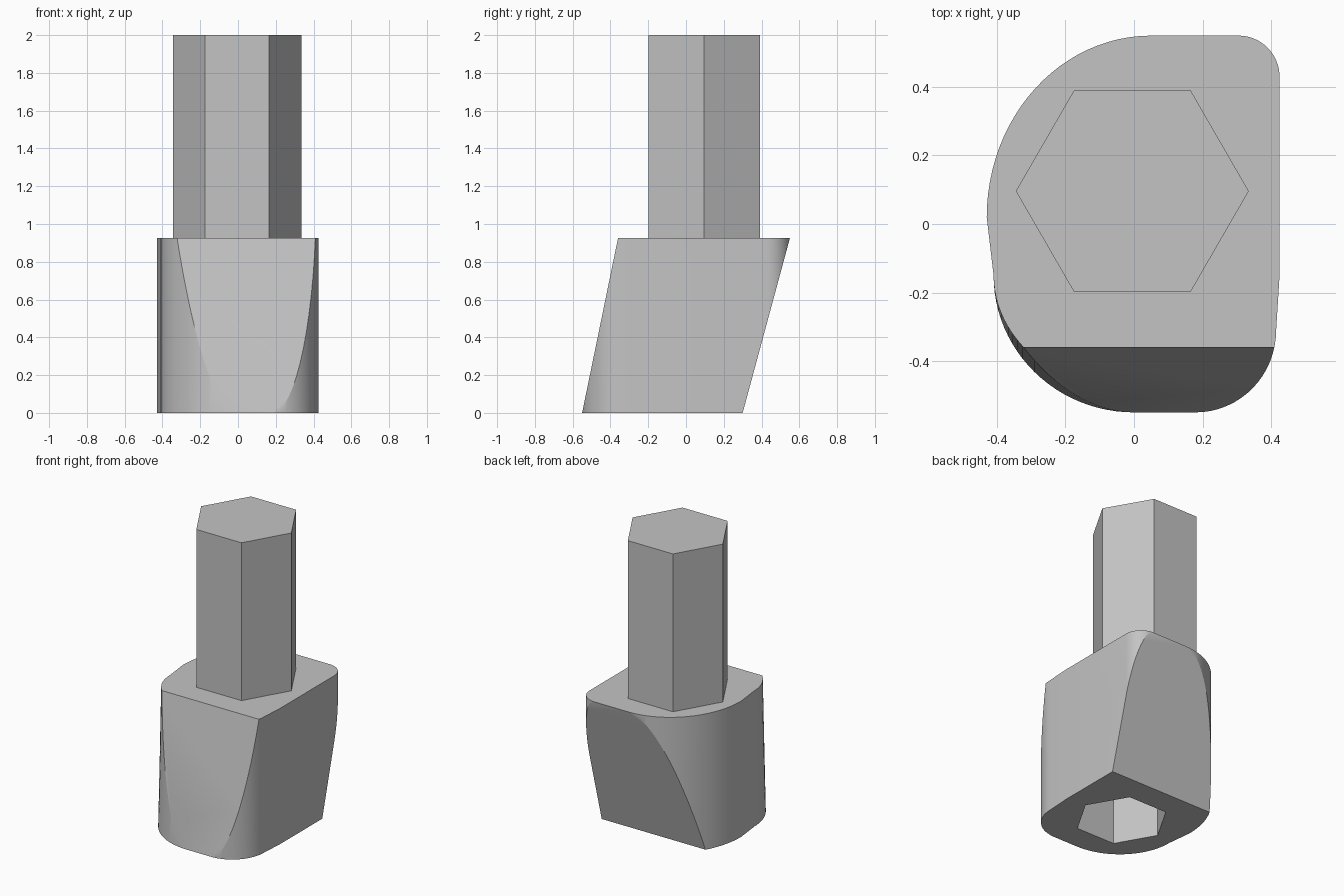
import bpy, bmesh, math
from mathutils import Vector

cube = bpy.data.objects.get("Cube")
if cube:
    bpy.data.objects.remove(cube, do_unlink=True)

grey = bpy.data.materials.new("light_grey")
grey.use_nodes = True
colour = (0.55, 0.55, 0.55, 1)
grey.diffuse_color = colour
grey.node_tree.nodes["Principled BSDF"].inputs["Base Color"].default_value = colour

BODY_TOP = 0.925


def add_object(name, bm):
    bmesh.ops.recalc_face_normals(bm, faces=bm.faces)
    mesh = bpy.data.meshes.new(name)
    bm.to_mesh(mesh)
    bm.free()
    obj = bpy.data.objects.new(name, mesh)
    bpy.context.collection.objects.link(obj)
    mesh.materials.append(grey)
    return obj


def loft(low, high, z0, z1):
    """Closed solid between two outlines with equal point counts."""
    bm = bmesh.new()
    a = [bm.verts.new((x, y, z0)) for x, y in low]
    b = [bm.verts.new((x, y, z1)) for x, y in high]
    bm.faces.new(a)
    bm.faces.new(b)
    n = len(a)
    for i in range(n):
        j = (i + 1) % n
        bm.faces.new((a[i], a[j], b[j], b[i]))
    return bm


def hexagon(name, cx, cy, r, z0, z1):
    pts = [(cx + r * math.cos(k * math.pi / 3), cy + r * math.sin(k * math.pi / 3))
           for k in range(6)]
    return add_object(name, loft(pts, pts, z0, z1))


def arc(cx, cy, rx, ry, quarter, steps=16):
    angles = [(quarter + k / steps) * math.pi / 2 for k in range(steps + 1)]
    return [(cx + rx * math.cos(t), cy + ry * math.sin(t)) for t in angles]


def outline(front_depth):
    """Rounded D-shaped outline, counter-clockwise from the back corner."""
    return (arc(0.305, 0.43, 0.12, 0.12, 0)
            + arc(0.05, 0.02, 0.48, 0.53, 1, 24)
            + arc(0, -0.15, 0.41, front_depth, 2, 24)
            + arc(0.18, -0.31, 0.235, 0.24, 3)
            + [(0.425, -0.15)])


# Body: lofted outline trimmed by two slanted planes
bm = loft(outline(0.40), outline(0.34), 0, BODY_TOP)
for y_low, y_high, side in ((-0.55, -0.36, -1), (0.30, 0.55, 1)):
    normal = Vector((0, BODY_TOP, y_low - y_high)) * side
    cut = bmesh.ops.bisect_plane(
        bm, geom=bm.verts[:] + bm.edges[:] + bm.faces[:], dist=1e-5,
        plane_co=(0, y_low, 0), plane_no=normal.normalized(), clear_outer=True)
    rim = [e for e in bm.edges if e.is_boundary]
    bmesh.ops.holes_fill(bm, edges=rim, sides=0)
bmesh.ops.remove_doubles(bm, verts=bm.verts, dist=1e-5)
body = add_object("slanted_body", bm)

# Hexagonal socket in the underside
cutter = hexagon("socket_cutter", -0.005, -0.125, 0.29, -0.1, 0.6)
socket = body.modifiers.new("socket", "BOOLEAN")
socket.operation = "DIFFERENCE"
socket.solver = "EXACT"
socket.object = cutter
bpy.context.view_layer.objects.active = body
body.select_set(True)
bpy.ops.object.modifier_apply(modifier="socket")
bpy.data.objects.remove(cutter, do_unlink=True)
bpy.ops.object.shade_smooth_by_angle(angle=math.radians(20))

# Hexagonal shank on top
hexagon("hex_shank", -0.005, 0.096, 0.34, BODY_TOP, 2)
